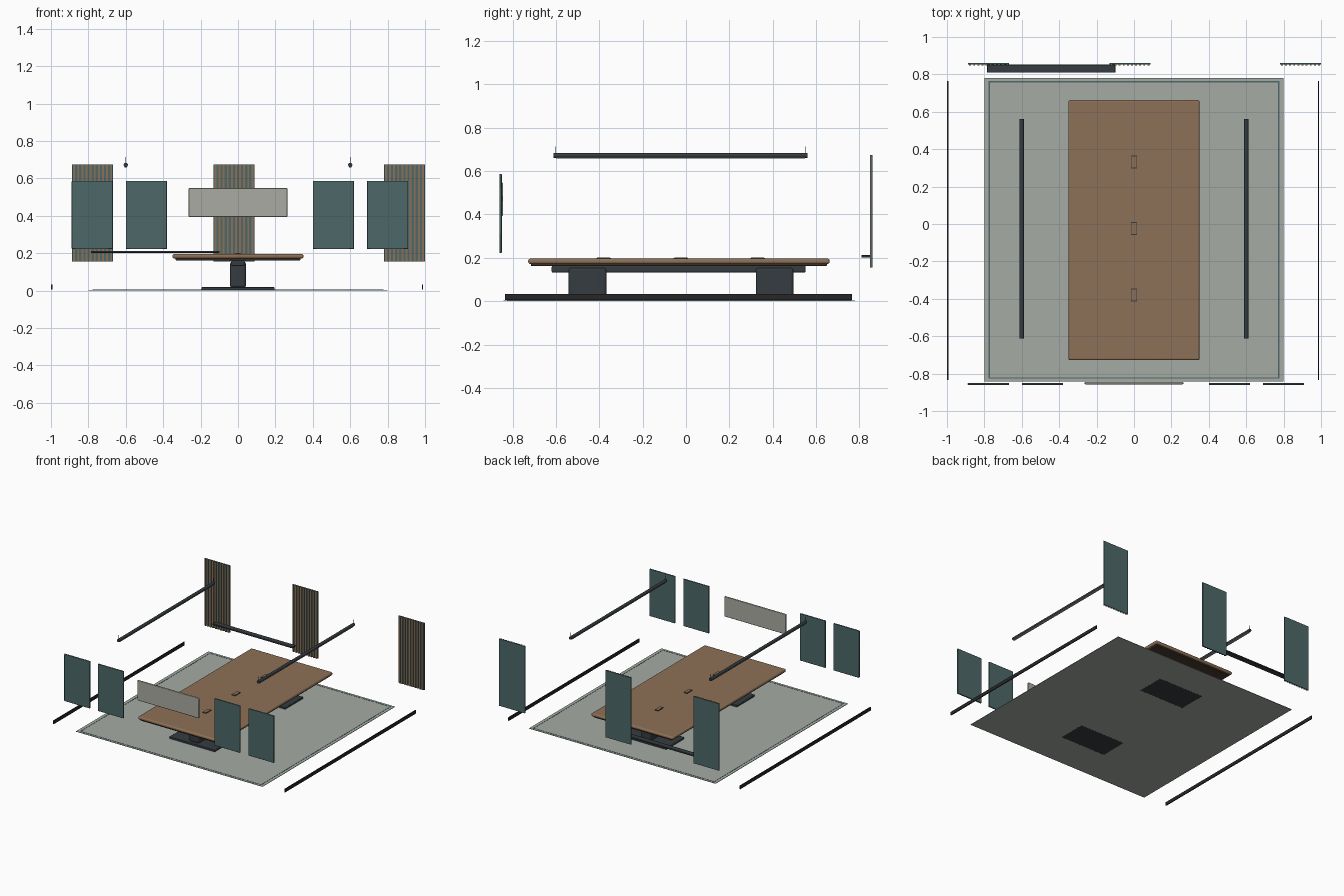
import bpy, math
from mathutils import Vector

if "Cube" in bpy.data.objects:
    bpy.data.objects.remove(bpy.data.objects["Cube"])


def material(name, rgb):
    m = bpy.data.materials.new(name)
    m.diffuse_color = (*rgb, 1)
    m.use_nodes = True
    m.node_tree.nodes["Principled BSDF"].inputs["Base Color"].default_value = m.diffuse_color
    return m


WOOD = material("wood", (0.27, 0.165, 0.095))
WOOD_DARK = material("dark_wood", (0.07, 0.045, 0.03))
STEEL = material("dark_steel", (0.035, 0.045, 0.052))
TEAL = material("teal_felt", (0.075, 0.14, 0.14))
RUG = material("rug_grey", (0.38, 0.41, 0.37))
PALE = material("pale_board", (0.40, 0.41, 0.36))
BLACK = material("black_trim", (0.02, 0.02, 0.02))


def finish(ob, name, mat):
    ob.name = name
    ob.data.materials.append(mat)
    return ob


def box(name, x, y, z, mat, bevel=0, segments=2):
    """Box from (min, max) pairs, with an optional rounded edge."""
    lo, hi = Vector((x[0], y[0], z[0])), Vector((x[1], y[1], z[1]))
    bpy.ops.mesh.primitive_cube_add(size=1, location=(lo + hi) / 2)
    ob = bpy.context.object
    ob.scale = hi - lo
    bpy.ops.object.transform_apply(location=False, rotation=False, scale=True)
    if bevel:
        mod = ob.modifiers.new("bevel", 'BEVEL')
        mod.width = bevel
        mod.segments = segments
        bpy.ops.object.shade_smooth_by_angle(angle=math.radians(40))
    return finish(ob, name, mat)


def rod(name, loc, radius, length, mat, along_y=False, sides=16):
    rot = (math.pi / 2, 0, 0) if along_y else (0, 0, 0)
    bpy.ops.mesh.primitive_cylinder_add(vertices=sides, radius=radius, depth=length,
                                        location=loc, rotation=rot)
    bpy.ops.object.shade_smooth_by_angle(angle=math.radians(40))
    return finish(bpy.context.object, name, mat)


# Rug with an inset border line
RY = (-0.842, 0.78)
box("rug", (-0.8, 0.8), RY, (0.001, 0.004), RUG)
inset, line = 0.022, 0.007
for s, side in ((-1, "left"), (1, "right")):
    xs = sorted((s * (0.8 - inset), s * (0.8 - inset - line)))
    box(f"rug_border_{side}", xs, (RY[0] + inset * 0.7, RY[1] - inset * 0.7), (0.003, 0.005), TEAL)
for y, side in ((RY[0] + inset * 0.7, "front"), (RY[1] - inset * 0.7 - line, "back")):
    box(f"rug_border_{side}", (-0.8 + inset, 0.8 - inset), (y, y + line), (0.003, 0.005), TEAL)

# Conference table: top, recessed underside, beam, two pedestals
box("table_top", (-0.35, 0.35), (-0.728, 0.663), (0.172, 0.196), WOOD, 0.009, 3)
box("table_underside", (-0.335, 0.335), (-0.715, 0.65), (0.162, 0.173), WOOD_DARK, 0.003)
box("table_beam", (-0.035, 0.035), (-0.62, 0.552), (0.132, 0.163), STEEL, 0.006)
for y, side in ((-0.454, "front"), (0.409, "back")):
    box(f"pedestal_{side}", (-0.042, 0.042), (y - 0.087, y + 0.087), (0.015, 0.155), STEEL, 0.012, 3)
    box(f"pedestal_foot_{side}", (-0.195, 0.195), (y - 0.11, y + 0.11), (0, 0.018), STEEL, 0.004)

# Power hatches on the table top
for i, y in enumerate((-0.38, -0.024, 0.331)):
    box(f"power_hatch_frame_{i + 1}", (-0.016, 0.016), (y - 0.034, y + 0.034), (0.194, 0.199), STEEL)
    box(f"power_hatch_lid_{i + 1}", (-0.0125, 0.0125), (y - 0.03, y + 0.03), (0.198, 0.201), WOOD)

# Hanging linear lamps
for x, side in ((-0.6, "left"), (0.6, "right")):
    rod(f"lamp_bar_{side}", (x, -0.025, 0.672), 0.0115, 1.172, STEEL, along_y=True)
    box(f"lamp_diffuser_{side}", (x - 0.007, x + 0.007), (-0.6, 0.55), (0.659, 0.664), PALE)
    for y, end in ((-0.603, "front"), (0.553, "back")):
        rod(f"lamp_wire_{side}_{end}", (x, y, 0.693), 0.0013, 0.04, STEEL, sides=8)

# Skirting along both sides of the room
for x, side in ((-0.9965, "left"), (0.9865, "right")):
    box(f"skirting_{side}", (x - 0.0035, x + 0.0035), (-0.835, 0.765), (0.006, 0.032), BLACK)

# Front wall: felt acoustic panels and the pale board
for i, x in enumerate((-0.779, -0.49, 0.51, 0.80)):
    box(f"acoustic_panel_{i + 1}", (x - 0.11, x + 0.11), (-0.861, -0.850), (0.222, 0.587), TEAL, 0.003)
box("presentation_board", (-0.264, 0.264), (-0.857, -0.845), (0.393, 0.549), PALE, 0.004)

# Back wall: slatted panels
SLATS, WIDTH = 10, 0.22
for i, x in enumerate((-0.777, -0.022, 0.89)):
    left = x - WIDTH / 2
    box(f"slat_backing_{i + 1}", (left, x + WIDTH / 2), (0.854, 0.861), (0.156, 0.675), TEAL)
    pitch = WIDTH / SLATS
    for k in range(SLATS):
        c = left + (k + 0.5) * pitch
        box(f"wood_slat_{i + 1}_{k + 1}", (c - 0.005, c + 0.005), (0.848, 0.855), (0.156, 0.675), WOOD)

# Thin wall shelf
box("wall_shelf", (-0.785, -0.1), (0.809, 0.852), (0.202, 0.212), STEEL, 0.002)
